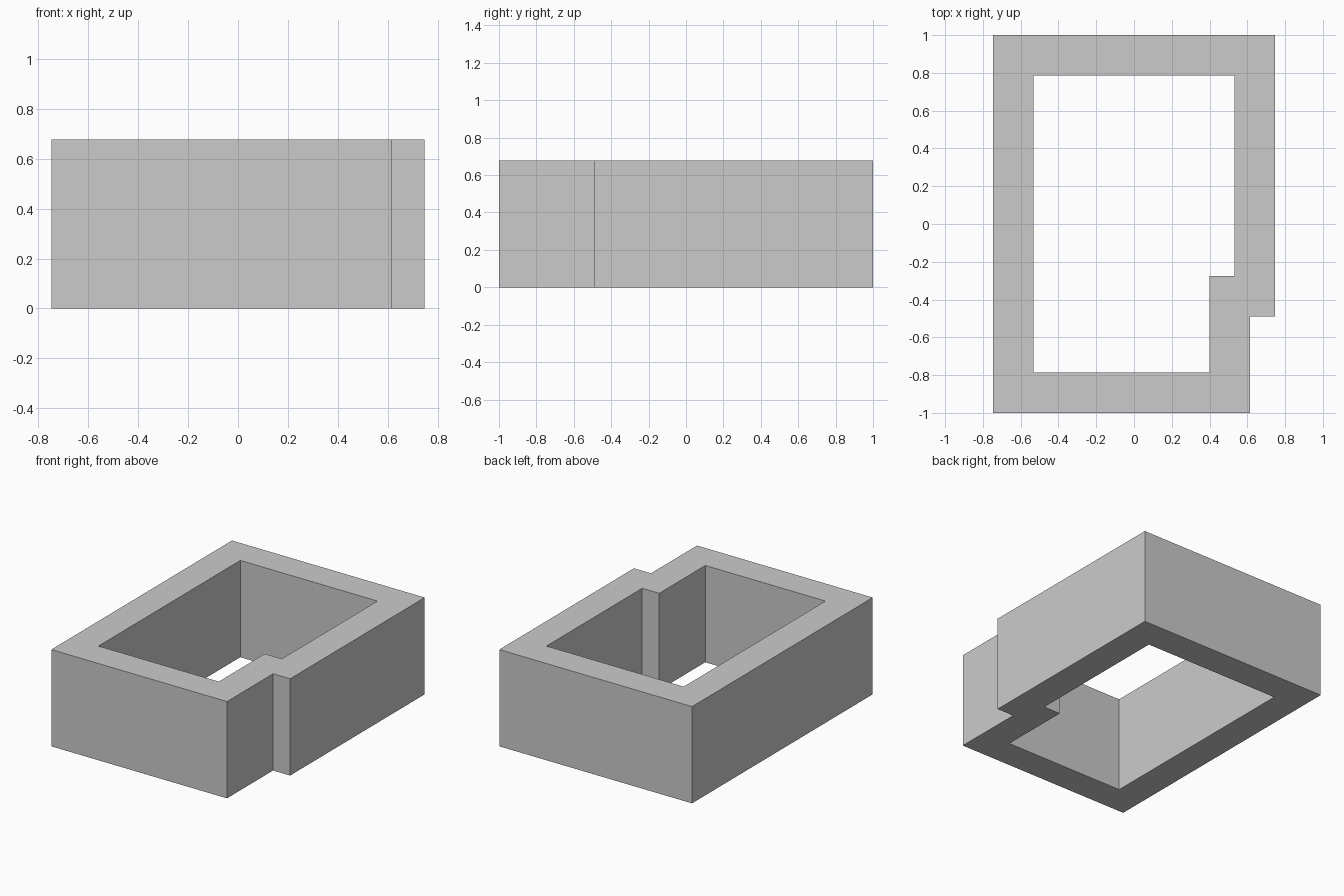
import bpy, bmesh

if "Cube" in bpy.data.objects:
    bpy.data.objects.remove(bpy.data.objects["Cube"])

HALF_X, HALF_Y, HEIGHT, WALL = 0.747, 1.0, 0.678, 0.215
NOTCH_X, NOTCH_Y = 0.615, -0.49


def outline(d):
    """Notched footprint, moved inward by d (counter-clockwise)."""
    x, y = HALF_X - d, HALF_Y - d
    return [(-x, -y), (NOTCH_X - d, -y), (NOTCH_X - d, NOTCH_Y + d),
            (x, NOTCH_Y + d), (x, y), (-x, y)]


# Wall ring: outer and inner outlines joined at bottom and top
bm = bmesh.new()
ob, ot, ib, it = [[bm.verts.new((x, y, z)) for x, y in outline(d)]
                  for d in (0, WALL) for z in (0, HEIGHT)]
n = len(ob)
for i in range(n):
    j = (i + 1) % n
    bm.faces.new((ob[i], ob[j], ot[j], ot[i]))  # outside
    bm.faces.new((ib[j], ib[i], it[i], it[j]))  # inside
    bm.faces.new((ot[i], ot[j], it[j], it[i]))  # top rim
    bm.faces.new((ob[j], ob[i], ib[i], ib[j]))  # bottom rim

mesh = bpy.data.meshes.new("notched_walls")
bm.to_mesh(mesh)
bm.free()
bpy.context.collection.objects.link(bpy.data.objects.new("notched_walls", mesh))
